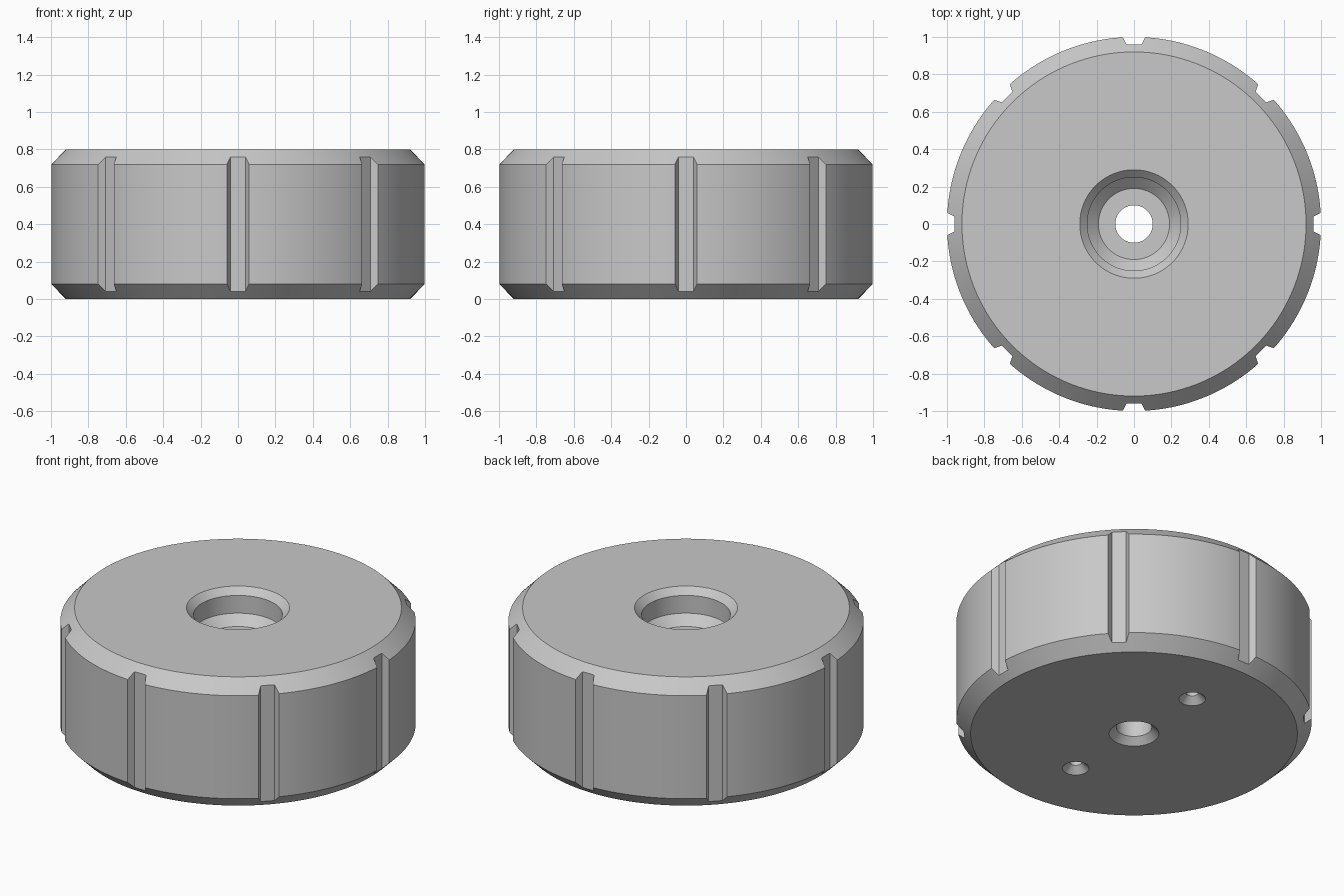
import bpy
import bmesh
import math
from mathutils import Matrix, Vector

cube = bpy.data.objects.get("Cube")
if cube:
    bpy.data.objects.remove(cube, do_unlink=True)

HEIGHT, CHAMFER, HOLE_OFFSET = 0.8, 0.08, 0.51
NOTCHES = 8


def lathe(bm, profile, steps, closed, centre=(0, 0)):
    """Revolve (radius, z) points about a vertical axis; open profiles get caps."""
    rings = []
    for r, z in profile:
        angles = [math.tau * (i + 0.5) / steps for i in range(steps)]
        rings.append([bm.verts.new((centre[0] + r * math.cos(a),
                                    centre[1] + r * math.sin(a), z)) for a in angles])
    pairs = list(zip(rings, rings[1:]))
    if closed:
        pairs.append((rings[-1], rings[0]))
    else:
        bm.faces.new(rings[0])
        bm.faces.new(rings[-1])
    for low, high in pairs:
        for i in range(steps):
            j = (i + 1) % steps
            bm.faces.new((low[i], low[j], high[j], high[i]))


def prism(bm, outline, z0, z1, turn):
    """Extrude a plan outline upwards, turned about the z axis."""
    rot = Matrix.Rotation(turn, 3, "Z")
    low, high = ([bm.verts.new(rot @ Vector((x, y, z))) for x, y in outline]
                 for z in (z0, z1))
    bm.faces.new(low)
    bm.faces.new(high)
    for i in range(len(outline)):
        j = (i + 1) % len(outline)
        bm.faces.new((low[i], low[j], high[j], high[i]))


def make_object(name, bm):
    bmesh.ops.recalc_face_normals(bm, faces=bm.faces)
    mesh = bpy.data.meshes.new(name)
    bm.to_mesh(mesh)
    bm.free()
    obj = bpy.data.objects.new(name, mesh)
    bpy.context.collection.objects.link(obj)
    return obj


# Material
grey = bpy.data.materials.new("plain_grey")
grey.use_nodes = True
colour = (0.58, 0.58, 0.58, 1)
grey.diffuse_color = colour
grey.node_tree.nodes["Principled BSDF"].inputs["Base Color"].default_value = colour

# Knob body: chamfered disc with a stepped, countersunk through bore
bm = bmesh.new()
lathe(bm, [
    (0.14, 0), (1 - CHAMFER, 0), (1, CHAMFER),
    (1, HEIGHT - CHAMFER), (1 - CHAMFER, HEIGHT),
    (0.29, HEIGHT), (0.25, HEIGHT - 0.04), (0.25, 0.65),
    (0.19, 0.595), (0.1, 0.595), (0.1, 0.04),
], 144, closed=True)
body = make_object("knob_body", bm)
body.data.materials.append(grey)

# Cutters: tapered grip notches around the rim, two blind holes below
bm = bmesh.new()
notch = [(0.96, -0.04), (1.04, -0.08), (1.04, 0.08), (0.96, 0.04)]
for k in range(NOTCHES):
    prism(bm, notch, -0.1, HEIGHT + 0.1, math.tau * k / NOTCHES)
for side in (-1, 1):
    lathe(bm, [(0.095, -0.02), (0.035, 0.04), (0.035, 0.3)], 32,
          closed=False, centre=(0, side * HOLE_OFFSET))
cutter = make_object("notch_and_hole_cutter", bm)
cutter.data.materials.append(grey)
cutter.hide_render = True

cut = body.modifiers.new("cut", "BOOLEAN")
cut.operation = "DIFFERENCE"
cut.solver = "EXACT"
cut.object = cutter
bpy.ops.object.select_all(action="DESELECT")
body.select_set(True)
bpy.context.view_layer.objects.active = body
bpy.ops.object.modifier_apply(modifier=cut.name)
bpy.data.objects.remove(cutter, do_unlink=True)

# Smooth walls with crisp edges
bpy.ops.object.shade_smooth_by_angle(angle=math.radians(25))
